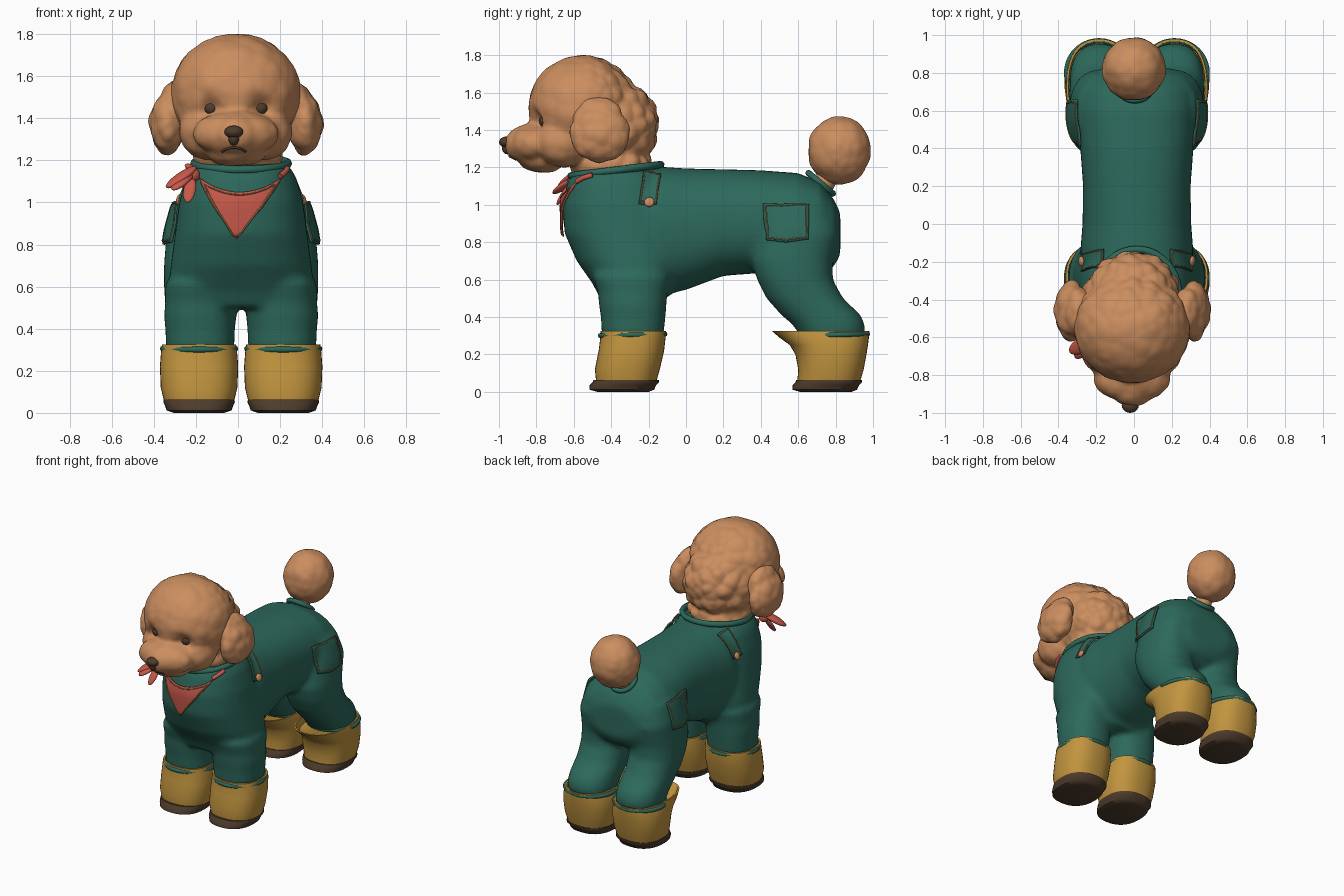
import bpy, bmesh, math
from mathutils import Vector, Matrix, noise
from mathutils.bvhtree import BVHTree

if "Cube" in bpy.data.objects:
    bpy.data.objects.remove(bpy.data.objects["Cube"])
CX = 0.015  # the body sits slightly to its left


def material(name, r, g, b):
    m = bpy.data.materials.new(name)
    m.use_nodes = True
    m.diffuse_color = (r, g, b, 1)
    m.node_tree.nodes["Principled BSDF"].inputs["Base Color"].default_value = (r, g, b, 1)
    return m


FUR = material("apricot fur", .60, .27, .115)
GREEN = material("green cloth", .026, .14, .105)
GOLD = material("mustard rubber", .54, .30, .05)
BROWN = material("dark brown", .075, .045, .025)
RED = material("red cloth", .58, .10, .07)
COPPER = material("copper", .60, .25, .12)
STITCH = material("tan thread", .30, .17, .06)


def finish(name, bm, mat, angle=50):
    bmesh.ops.recalc_face_normals(bm, faces=bm.faces)
    me = bpy.data.meshes.new(name)
    bm.to_mesh(me)
    bm.free()
    me.materials.append(mat)
    me.shade_smooth()
    me.set_sharp_from_angle(angle=math.radians(angle))
    ob = bpy.data.objects.new(name, me)
    bpy.context.collection.objects.link(ob)
    return ob


def loft(bm, rings, power=2.3, n=40):
    """Closed skin through rings of (centre, half axis, half axis)."""
    def sp(v):
        return math.copysign(abs(v) ** (2 / power), v)
    loops = []
    for c, u, v in rings:
        angles = [i * math.tau / n for i in range(n)]
        loops.append([bm.verts.new(Vector(c) + Vector(u) * sp(math.cos(a)) + Vector(v) * sp(math.sin(a)))
                      for a in angles])
    for a, b in zip(loops, loops[1:]):
        for i in range(n):
            bm.faces.new((a[i], a[(i + 1) % n], b[(i + 1) % n], b[i]))
    bm.faces.new(loops[0][::-1])
    bm.faces.new(loops[-1])


def upright(x, rows):
    """Rings stacked in z from rows of (z, front y, back y, half width)."""
    return [((x, (f + b) / 2, z), (w, 0, 0), (0, (b - f) / 2, 0)) for z, f, b, w in rows]


def ball(bm, centre, radii, detail=4, rot=None):
    m = Matrix.Translation(centre) @ (rot or Matrix()) @ Matrix.Diagonal((*radii, 1))
    return bmesh.ops.create_icosphere(bm, subdivisions=detail, radius=1, matrix=m)["verts"]


def fuse(ob, voxel, rounds):
    """Merge overlapping volumes into one soft skin."""
    r = ob.modifiers.new("fuse", 'REMESH')
    r.mode, r.voxel_size = 'VOXEL', voxel
    s = ob.modifiers.new("soften", 'SMOOTH')
    s.factor, s.iterations = .5, rounds
    bpy.context.view_layer.update()
    dg = bpy.context.evaluated_depsgraph_get()
    me = bpy.data.meshes.new_from_object(ob.evaluated_get(dg))
    ob.modifiers.clear()
    ob.data = me
    me.shade_smooth()
    return me


def curl(me, strength):
    """Push the fur into rounded clumps; strength is a function of position."""
    moved = [v.co + v.normal * strength(v.co) * (.45 - noise.voronoi(v.co * 13)[0][0]
             + .4 * noise.noise(v.co * 9)) for v in me.vertices]
    for v, co in zip(me.vertices, moved):
        v.co = co


def tree(me):
    return BVHTree.FromPolygons([v.co for v in me.vertices], [p.vertices[:] for p in me.polygons])


def tube(name, pts, radius, mat, closed=False):
    cu = bpy.data.curves.new(name, 'CURVE')
    cu.dimensions, cu.bevel_depth, cu.bevel_resolution = '3D', radius, 2
    cu.use_fill_caps = True
    s = cu.splines.new('POLY')
    s.points.add(len(pts) - 1)
    for p, co in zip(s.points, pts):
        p.co = (*co, 1)
    s.use_cyclic_u = closed
    s.use_smooth = True
    cu.materials.append(mat)
    ob = bpy.data.objects.new(name, cu)
    bpy.context.collection.objects.link(ob)


def oval(x, y, z, rx, ry, tilt=0, n=40):
    return [(x + rx * math.cos(a), y + ry * math.sin(a), z + tilt * math.sin(a))
            for a in (i * math.tau / n for i in range(n))]


def patch(name, surface, shape, mat, lift=.008, n=14):
    """Cloth plate draped on a surface, with a stitched border; shape maps u, v to a point."""
    def drape(u, v, h):
        co, nor, _, _ = surface.find_nearest(Vector(shape(u, v)))
        return co + nor * h
    bm = bmesh.new()
    g = [[bm.verts.new(drape(i / n, j / n, lift)) for j in range(n + 1)] for i in range(n + 1)]
    for i in range(n):
        for j in range(n):
            bm.faces.new((g[i][j], g[i + 1][j], g[i + 1][j + 1], g[i][j + 1]))
    bmesh.ops.remove_doubles(bm, verts=bm.verts, dist=.0005)
    ob = finish(name, bm, mat)
    s = ob.modifiers.new("thickness", 'SOLIDIFY')
    s.thickness, s.offset = .009, 0
    lo, hi = .06, .94
    t = [lo + (hi - lo) * i / n for i in range(n)]
    edge = ([(a, lo) for a in t] + [(hi, a) for a in t]
            + [(lo + hi - a, hi) for a in t] + [(lo, lo + hi - a) for a in t])
    tube(name + "_stitching", [drape(u, v, lift + .005) for u, v in edge], .004, STITCH, True)


# Overalls: chest, torso and four trouser legs fused together
bm = bmesh.new()
loft(bm, upright(CX, [(.5, -.46, -.1, .32), (.58, -.50, -.05, .345), (.7, -.585, 0, .335), (.85, -.65, 0, .315),
                      (1, -.66, -.05, .295), (1.12, -.635, -.1, .262), (1.185, -.605, -.14, .22)]))
torso = [(-.4, 1.17, .55, .27), (-.15, 1.205, .51, .3), (0, 1.195, .545, .288), (.2, 1.19, .62, .285),
         (.4, 1.185, .635, .3), (.6, 1.17, .6, .315), (.72, 1.12, .62, .305), (.79, 1.03, .67, .27),
         (.825, .96, .73, .18)]
loft(bm, [((CX, y, (t + b) / 2), (w, 0, 0), (0, 0, (t - b) / 2)) for y, t, b, w in torso])
for s in (-1, 1):
    loft(bm, upright(CX + .195 * s, [(.3, -.45, -.12, .162), (.4, -.455, -.11, .165), (.46, -.465, -.105, .172),
                                     (.53, -.47, -.1, .165), (.62, -.5, -.08, .165)]))
    loft(bm, upright(CX + .195 * s, [(.3, .61, .955, .155), (.36, .57, .955, .16), (.41, .51, .935, .16),
                                     (.5, .43, .84, .165), (.6, .38, .785, .172), (.7, .35, .785, .172),
                                     (.85, .38, .82, .16), (1, .44, .76, .12)]))
body = finish("overalls", bm, GREEN)
body_surface = tree(fuse(body, .018, 8))
tube("neck_collar", oval(CX, -.375, 1.185, .222, .24, .03), .02, GREEN, True)

# Boots, soles and trouser cuffs
for s, side in ((-1, "right"), (1, "left")):
    x = CX + .2 * s
    feet = {"front": ([(.05, -.48, -.16, .165), (.12, -.487, -.14, .182), (.22, -.467, -.117, .186),
                       (.3, -.457, -.108, .18), (.325, -.457, -.108, .176), (.325, -.445, -.12, .165),
                       (.28, -.44, -.125, .16)], (-.505, -.15), (-.285, .172)),
            "back": ([(.05, .595, .93, .16), (.12, .6, .95, .178), (.2, .585, .965, .184), (.25, .555, .973, .184),
                      (.29, .5, .978, .18), (.325, .46, .98, .172), (.325, .475, .967, .162),
                      (.28, .52, .962, .155)], (.58, .935), (.8, .17))}
    for end, (rows, (f, b), (cy, ry)) in feet.items():
        bm = bmesh.new()
        loft(bm, upright(x, rows), 2.4)
        finish(f"{end}_{side}_boot", bm, GOLD)
        bm = bmesh.new()
        loft(bm, upright(x, [(0, f + .03, b - .05, .12), (.012, f - .012, b - .02, .155), (.035, f - .01, b - .01, .162),
                             (.05, f + .005, b + .005, .17), (.064, f + .01, b + .005, .168)]), 2.4)
        finish(f"{end}_{side}_sole", bm, BROWN)
        tube(f"{end}_{side}_cuff", oval(x, cy, .305, .172, ry, .004), .014, GREEN, True)

# Head: skull, neck, cheeks and muzzle fused, then eye sockets and curls
bm = bmesh.new()
HX = -.01
ball(bm, (HX, -.55, 1.515), (.31, .295, .287))
ball(bm, (HX, -.40, 1.425), (.26, .255, .25))
ball(bm, (0, -.40, 1.21), (.215, .22, .11))
ball(bm, (HX, -.82, 1.325), (.205, .125, .112))
ball(bm, (HX, -.875, 1.325), (.12, .09, .095))
ball(bm, (HX, -.77, 1.25), (.15, .13, .08))
for s in (-1, 1):
    ball(bm, (HX + .13 * s, -.66, 1.34), (.14, .15, .14))
head = finish("head", bm, FUR)
me = fuse(head, .013, 7)
eyes = [Vector((HX + .115 * s, -.80, 1.448)) for s in (-1, 1)]
for v in me.vertices:
    for e in eyes:
        v.co.y += .05 * math.exp(-((v.co - e).length / .055) ** 2)
curl(me, lambda co: .008 + .022 * max(0, min(1, (co.y + .55) * 4)))
head_surface = tree(me)

for e, side in zip(eyes, ("right", "left")):
    hit = head_surface.ray_cast(Vector((e.x, -2, e.z)), Vector((0, 1, 0)))[0]
    bm = bmesh.new()
    ball(bm, hit + Vector((0, .012, 0)), (.036, .03, .033), 3)
    finish(side + "_eye", bm, BROWN)

# Nose and mouth
bm = bmesh.new()
ball(bm, (-.02, -.96, 1.335), (.045, .04, .03), 3)
ball(bm, (-.02, -.955, 1.305), (.026, .03, .035), 3)
finish("nose", bm, BROWN)
lip = [(-.02 + .055 * t / 6, 1.262 - .02 * (t / 6) ** 2) for t in range(-6, 7)]
tube("mouth", [head_surface.ray_cast(Vector((x, -2, z)), Vector((0, 1, 0)))[0] for x, z in lip], .007, BROWN)

# Ears
for s, side in ((-1, "right"), (1, "left")):
    bm = bmesh.new()
    ball(bm, (HX + .325 * s, -.46, 1.375), (.085, .165, .15))
    ball(bm, (HX + .285 * s, -.47, 1.46), (.08, .135, .12))
    ear = finish(side + "_ear", bm, FUR)
    curl(fuse(ear, .013, 4), lambda co: .016)

# Tail with pompom
bm = bmesh.new()
ball(bm, (0, .82, 1.29), (.168, .168, .183), 5)
curl(finish("tail_pompom", bm, FUR).data, lambda co: .01)
bm = bmesh.new()
loft(bm, [((0, .69, 1.02), (.055, 0, 0), (0, .05, -.03)), ((0, .78, 1.2), (.055, 0, 0), (0, .05, -.03))], 2)
finish("tail_stem", bm, FUR)
tube("tail_collar", oval(CX - .01, .72, 1.115, .085, .065, -.055), .017, GREEN, True)

# Neckerchief: draped triangle, knot and loose ends
tip = Vector((-.01, -.67, .82))


def kerchief(u, v):
    x = .42 * (u - .5)
    top = Vector((x + .01, -.67 + 1.6 * x * x, 1.05 + 1.7 * x * x))
    return top.lerp(tip, v * .98)


patch("neckerchief", body_surface, kerchief, RED, .014)
bm = bmesh.new()
ball(bm, (-.215, -.60, 1.13), (.035, .035, .035), 3)
for start, end, w in (((-.2, -.59, 1.17), (-.34, -.68, 1.07), .042), ((-.22, -.6, 1.14), (-.31, -.71, 1.06), .036),
                      ((-.22, -.61, 1.12), (-.24, -.69, 1.0), .03), ((-.2, -.58, 1.15), (-.25, -.56, 1.18), .03)):
    a, b = Vector(start), Vector(end)
    turn = (b - a).to_track_quat('Z', 'X').to_matrix().to_4x4()
    ball(bm, (a + b) / 2, (w * .5, w, (b - a).length / 2), 3, turn)
finish("neckerchief_knot", bm, RED)
tube("neckerchief_band", [(.2, -.585, 1.125), (.225, -.55, 1.145), (.235, -.5, 1.16)], .014, RED)

# Shoulder straps with buttons, and hip pockets
for s, side in ((-1, "right"), (1, "left")):
    def strap(u, v):
        return (CX + s * (.21 + .12 * v), -.215 + .085 * u - .03 * v, 1.215 - .2 * v)

    def pocket(u, v):
        drop = .2 + .018 * (1 - abs(2 * u - 1))
        return (CX + s * (.33 + .02 * v), .41 + .25 * (u + .06 * v * (.5 - u)), 1.015 - drop * v)

    patch(side + "_strap", body_surface, strap, GREEN, .012)
    patch(side + "_pocket", body_surface, pocket, GREEN, .012)
    co, nor, _, _ = body_surface.find_nearest(Vector((CX + .34 * s, -.2, 1.03)))
    bm = bmesh.new()
    ball(bm, co + nor * .022, (.027, .027, .014), 3, nor.to_track_quat('Z', 'Y').to_matrix().to_4x4())
    finish(side + "_button", bm, COPPER)
